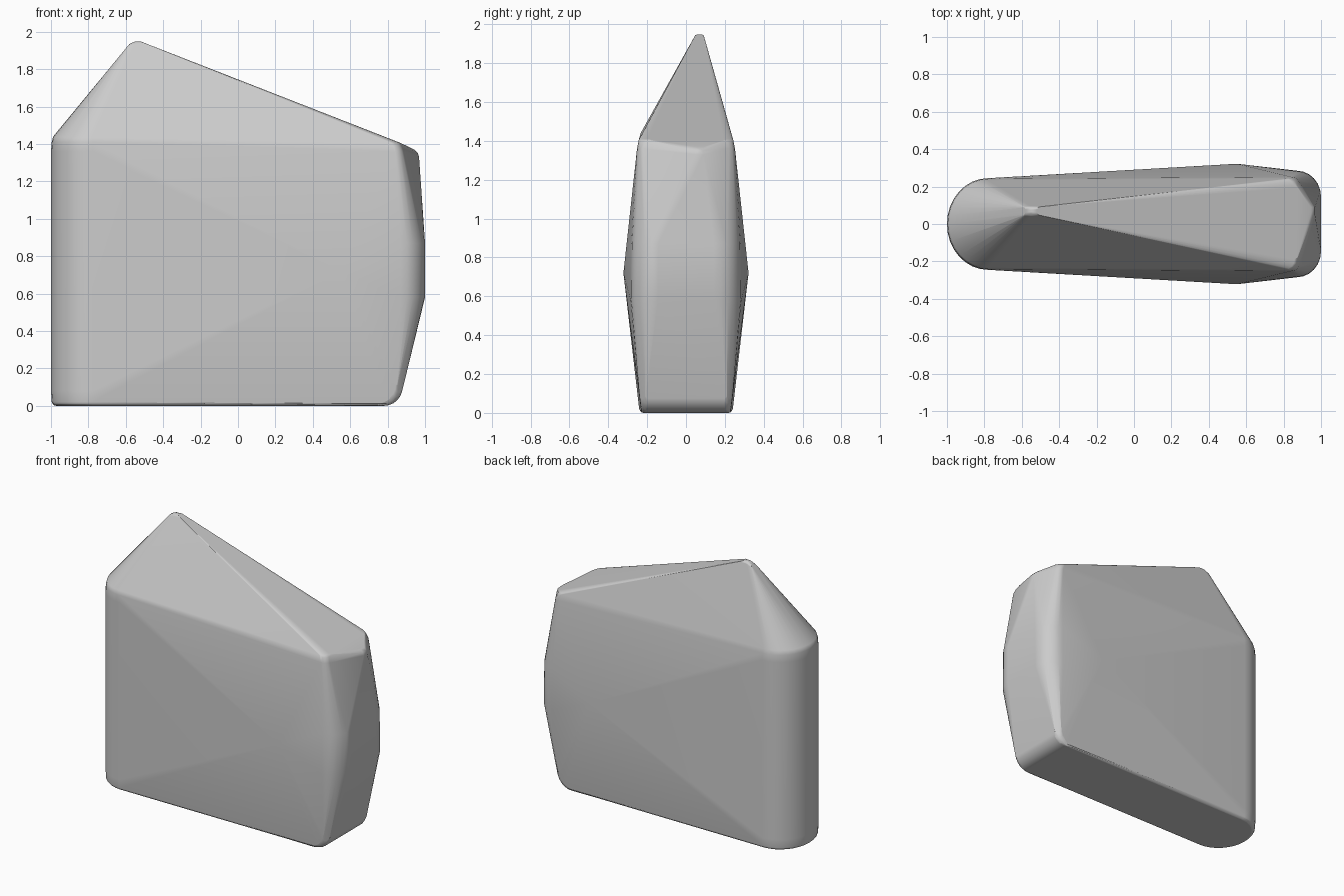
import bpy, bmesh, math

cube = bpy.data.objects.get("Cube")
if cube:
    bpy.data.objects.remove(cube, do_unlink=True)

grey = bpy.data.materials.new("light_grey")
grey.use_nodes = True
colour = (0.6, 0.6, 0.6, 1)
grey.diffuse_color = colour
grey.node_tree.nodes["Principled BSDF"].inputs["Base Color"].default_value = colour

points = []


def both(x, y, z):
    """Add a point on the front and on the back."""
    points.extend([(x, -y, z), (x, y, z)])


def corner(x, y, z, rx, ry, steps=6):
    """Add a rounded upright corner ending at x and y, mirrored front to back."""
    for i in range(steps + 1):
        a = math.pi / 2 * i / steps
        both(x - rx + rx * math.sin(a), y - ry + ry * math.cos(a), z)


# Rounded upright end: half ellipses with softened rims
for z, inset in ((0, 0.015), (0.02, 0.004), (0.08, 0), (1.36, 0), (1.41, 0.004), (1.44, 0.012)):
    for i in range(17):
        a = math.pi * i / 16
        points.append((-0.78 - (0.22 - inset) * math.sin(a),
                       (0.245 - inset) * math.cos(a), z))

# Off-centre peak
for x, z in ((-0.58, 1.935), (-0.55, 1.948), (-0.52, 1.948), (-0.49, 1.936)):
    points.extend([(x, 0.05, z), (x, 0.09, z)])

# Bulging sides and angled end
both(0.55, 0.322, 0.72)
corner(1.0, 0.285, 0.58, 0.13, 0.14)
corner(1.0, 0.282, 0.87, 0.13, 0.14)

# Upper end with its slanted nose
corner(0.89, 0.252, 1.36, 0.05, 0.05, 4)
corner(0.87, 0.243, 1.405, 0.05, 0.05, 4)
for x, z in ((0.968, 1.33), (0.962, 1.35), (0.945, 1.368)):
    points.extend([(x, 0.05, z), (x, 0.09, z)])

# Rounded lower end
for i in range(7):
    a = math.pi / 2 * i / 6
    x, z = 0.78 + 0.1 * math.sin(a), 0.1 - 0.1 * math.cos(a)
    both(x, 0.21, z)
    both(x - 0.03, 0.23 + 0.1 * z, z)

# Wrap the sections in one closed skin
bm = bmesh.new()
for p in points:
    bm.verts.new(p)
hull = bmesh.ops.convex_hull(bm, input=bm.verts)
spare = [v for v in bm.verts if not v.link_faces]
bmesh.ops.delete(bm, geom=spare, context="VERTS")
bmesh.ops.dissolve_limit(bm, angle_limit=math.radians(0.5),
                         verts=bm.verts, edges=bm.edges)
bmesh.ops.recalc_face_normals(bm, faces=bm.faces)

mesh = bpy.data.meshes.new("faceted_stone")
bm.to_mesh(mesh)
bm.free()
mesh.materials.append(grey)
stone = bpy.data.objects.new("faceted_stone", mesh)
bpy.context.collection.objects.link(stone)

# Narrow rounding on the remaining hard ridges
bevel = stone.modifiers.new("soft_ridges", "BEVEL")
bevel.width = 0.012
bevel.segments = 2
bevel.limit_method = "ANGLE"
bevel.angle_limit = math.radians(30)

bpy.context.view_layer.objects.active = stone
stone.select_set(True)
bpy.ops.object.shade_smooth_by_angle(angle=math.radians(40))
normals = stone.modifiers.new("even_shading", "WEIGHTED_NORMAL")
normals.keep_sharp = True
